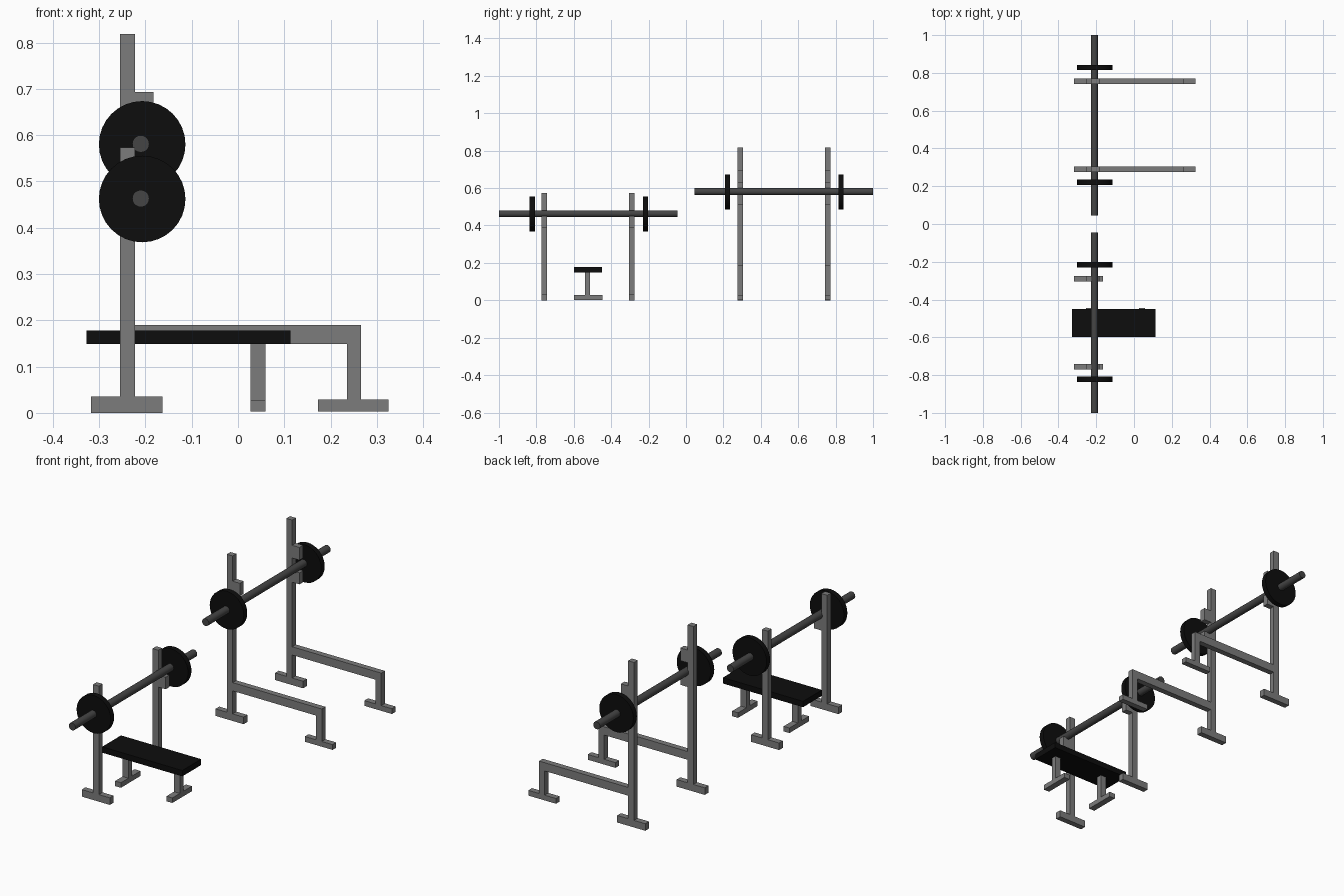
import bpy, bmesh, math
from mathutils import Matrix

if "Cube" in bpy.data.objects:
    bpy.data.objects.remove(bpy.data.objects["Cube"])


def material(name, v):
    m = bpy.data.materials.new(name)
    m.diffuse_color = (v, v, v, 1)
    m.use_nodes = True
    m.node_tree.nodes["Principled BSDF"].inputs["Base Color"].default_value = m.diffuse_color
    return m


STEEL = material("grey_steel", 0.2)
BAR = material("dark_steel", 0.06)
BLACK = material("black", 0.004)


def finish(name, bm, mat):
    bmesh.ops.recalc_face_normals(bm, faces=bm.faces)
    me = bpy.data.meshes.new(name)
    bm.to_mesh(me)
    bm.free()
    ob = bpy.data.objects.new(name, me)
    bpy.context.collection.objects.link(ob)
    me.materials.append(mat)
    return ob


def box(name, x, y, z, mat=STEEL):
    bm = bmesh.new()
    bmesh.ops.create_cube(bm, size=1)
    for v in bm.verts:
        v.co = [(a + b) / 2 + c * (b - a) for c, (a, b) in zip(v.co, (x, y, z))]
    return finish(name, bm, mat)


def rod(name, x, z, y0, y1, r, sides, mat):
    bm = bmesh.new()
    m = Matrix.Translation((x, (y0 + y1) / 2, z)) @ Matrix.Rotation(math.pi / 2, 4, 'X')
    bmesh.ops.create_cone(bm, cap_ends=True, segments=sides, radius1=r, radius2=r,
                          depth=y1 - y0, matrix=m)
    ob = finish(name, bm, mat)
    for p in ob.data.polygons:
        p.use_smooth = len(p.vertices) == 4
    bpy.context.view_layer.objects.active = ob
    ob.select_set(True)
    bpy.ops.object.shade_smooth_by_angle(angle=math.radians(35))
    ob.select_set(False)


def upright(label, y, top):
    # post with its floor foot
    ys = (y - 0.0145, y + 0.0145)
    box(label + "_post", (-0.255, -0.223), ys, (0.035, top))
    box(label + "_foot", (-0.317, -0.163), ys, (0, 0.035))
    return ys


def barbell(label, z, y0, y1, plates):
    rod(label + "_bar", -0.21, z, y0, y1, 0.0185, 20, BAR)
    for i, y in enumerate(plates):
        rod(f"{label}_plate_{i}", -0.207, z - 0.001, y - 0.0135, y + 0.0135, 0.0935, 32, BLACK)


# squat rack: uprights, bar catches, rear beams and legs
for side, y in (("near", 0.291), ("far", 0.757)):
    n = "squat_rack_" + side
    ys = upright(n, y, 0.818)
    box(n + "_upper_catch", (-0.223, -0.183), ys, (0.63, 0.693))
    box(n + "_lower_catch", (-0.223, -0.183), ys, (0.51, 0.567))
    box(n + "_beam", (-0.223, 0.266), ys, (0.149, 0.19))
    box(n + "_end_leg", (0.235, 0.266), ys, (0.029, 0.149))
    box(n + "_end_foot", (0.173, 0.325), ys, (0.003, 0.029))
barbell("squat", 0.581, 0.045, 1.0, (0.221, 0.828))

# bench press rack: short uprights with bar rests
for side, y in (("near", -0.757), ("far", -0.291)):
    n = "bench_rack_" + side
    ys = upright(n, y, 0.573)
    box(n + "_bar_rest", (-0.223, -0.183), ys, (0.39, 0.45))
barbell("bench", 0.463, -1.0, -0.046, (-0.822, -0.216))

# bench: pad on two T legs
box("bench_pad", (-0.327, 0.113), (-0.598, -0.45), (0.149, 0.178), BLACK)
for side, x in (("head", -0.239), ("end", 0.043)):
    xs = (x - 0.016, x + 0.016)
    box(f"bench_{side}_leg", xs, (-0.54, -0.512), (0.028, 0.15))
    box(f"bench_{side}_foot", xs, (-0.599, -0.446), (0.003, 0.028))
